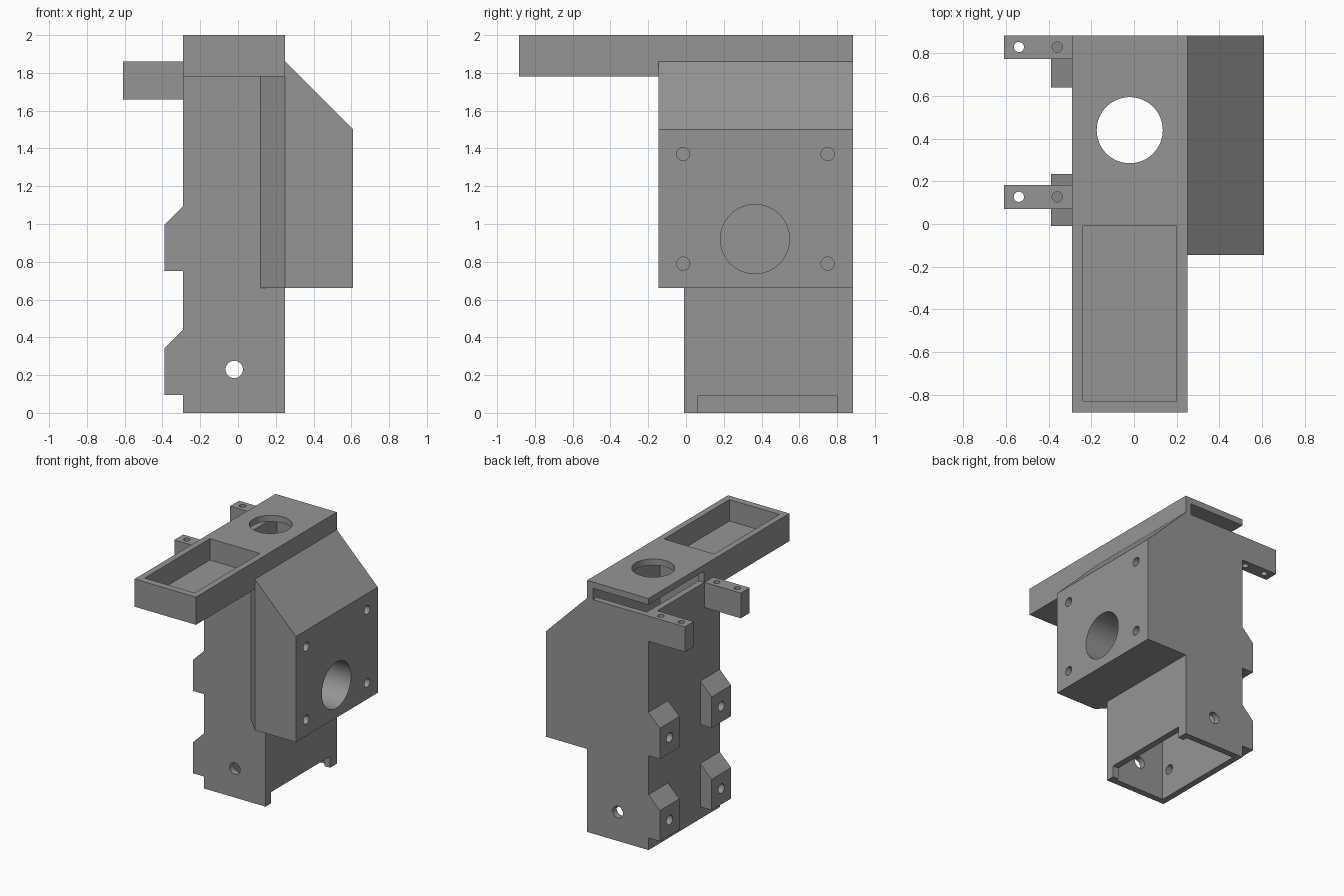
import bpy, bmesh, math
from mathutils import Vector

if "Cube" in bpy.data.objects:
    bpy.data.objects.remove(bpy.data.objects["Cube"])

grey = bpy.data.materials.new("plain_grey")
grey.diffuse_color = (0.3, 0.3, 0.3, 1)
grey.use_nodes = True
grey.node_tree.nodes["Principled BSDF"].inputs["Base Color"].default_value = grey.diffuse_color


def prism(name, pts, axis, lo, hi):
    """Extrude a 2D outline along an axis; the outline uses the other two axes in order."""
    def place(p, t):
        c = list(p)
        c.insert("xyz".index(axis), t)
        return Vector(c)
    bm = bmesh.new()
    face = bm.faces.new([bm.verts.new(place(p, lo)) for p in pts])
    ext = bmesh.ops.extrude_face_region(bm, geom=[face])
    verts = [v for v in ext["geom"] if isinstance(v, bmesh.types.BMVert)]
    bmesh.ops.translate(bm, verts=verts, vec=place((0, 0), hi - lo))
    bmesh.ops.recalc_face_normals(bm, faces=bm.faces)
    mesh = bpy.data.meshes.new(name)
    bm.to_mesh(mesh)
    bm.free()
    mesh.materials.append(grey)
    ob = bpy.data.objects.new(name, mesh)
    bpy.context.collection.objects.link(ob)
    return ob


def box(name, x, y, z):
    return prism(name, [(x[0], y[0]), (x[1], y[0]), (x[1], y[1]), (x[0], y[1])], "z", *z)


def drill(axis, centre, r, lo, hi, n=32):
    pts = [(centre[0] + r * math.cos(2 * math.pi * i / n),
            centre[1] + r * math.sin(2 * math.pi * i / n)) for i in range(n)]
    return prism("drill", pts, axis, lo, hi)


def combine(ob, tools, operation):
    """Apply a boolean with each tool, then discard the tools."""
    for t in tools:
        mod = ob.modifiers.new("cut", "BOOLEAN")
        mod.object, mod.operation, mod.solver = t, operation, "EXACT"
        dg = bpy.context.evaluated_depsgraph_get()
        mesh = bpy.data.meshes.new_from_object(ob.evaluated_get(dg))
        ob.modifiers.clear()
        ob.data = mesh
        bpy.data.objects.remove(t)


def smooth(ob):
    bpy.ops.object.select_all(action="DESELECT")
    ob.select_set(True)
    bpy.context.view_layer.objects.active = ob
    bpy.ops.object.shade_smooth_by_angle(angle=math.radians(30))


# Main column with the long top tray and the sloped side housing
body = box("main_body", (-0.29, 0.25), (-0.01, 0.885), (0, 1.78))
combine(body, [
    box("tray", (-0.29, 0.25), (-0.885, 0.885), (1.78, 2.0)),
    prism("side_housing", [(0.25, 0.66), (0.61, 0.66), (0.61, 1.5), (0.25, 1.86)],
          "y", -0.145, 0.885),
    prism("housing_wedge", [(0.12, -0.01), (0.25, -0.145), (0.25, -0.01)], "z", 0.66, 1.78),
], "UNION")

clip_ys = (0.1125, 0.7625)
clip_zs = (0.095, 0.75)
clip_holes = [(y, z + 0.125) for y in clip_ys for z in clip_zs]
screws = [(y, z) for y in (-0.015, 0.75) for z in (0.79, 1.37)]

# Hollow interior, tray pocket, rear slot, cable notch and all holes
combine(body, [
    box("cavity", (-0.24, 0.2), (0.04, 0.835), (-0.1, 1.9)),
    box("pocket", (-0.24, 0.2), (-0.83, -0.01), (1.83, 2.1)),
    box("slot", (-0.4, 0.2), (0.185, 1.0), (1.86, 1.95)),
    box("notch", (0.1, 0.4), (0.06, 0.8), (-0.1, 0.09)),
    drill("z", (-0.02, 0.44), 0.155, 1.9, 2.1, 64),
    drill("y", (-0.02, 0.23), 0.046, -0.2, 1.0),
    drill("x", (0.365, 0.92), 0.183, 0.1, 0.7, 64),
] + [drill("x", s, 0.035, 0.42, 0.7) for s in screws]
  + [drill("x", h, 0.038, -0.4, -0.15) for h in clip_holes], "DIFFERENCE")
smooth(body)

# Wedge-topped clips on the left wall
for y in clip_ys:
    for z in clip_zs:
        clip = prism("clip", [(-0.29, z), (-0.39, z), (-0.39, z + 0.245), (-0.29, z + 0.345)],
                     "y", y - 0.1225, y + 0.1225)
        combine(clip, [drill("x", (y, z + 0.125), 0.038, -0.5, -0.2)], "DIFFERENCE")
        smooth(clip)

# Drilled arms near the top of the left wall
for y in (0.1275, 0.83):
    arm = box("arm", (-0.61, -0.29), (y - 0.0565, y + 0.055), (1.66, 1.86))
    combine(arm, [drill("z", (x, y), 0.024, 1.5, 2.0) for x in (-0.54, -0.36)], "DIFFERENCE")
    smooth(arm)
